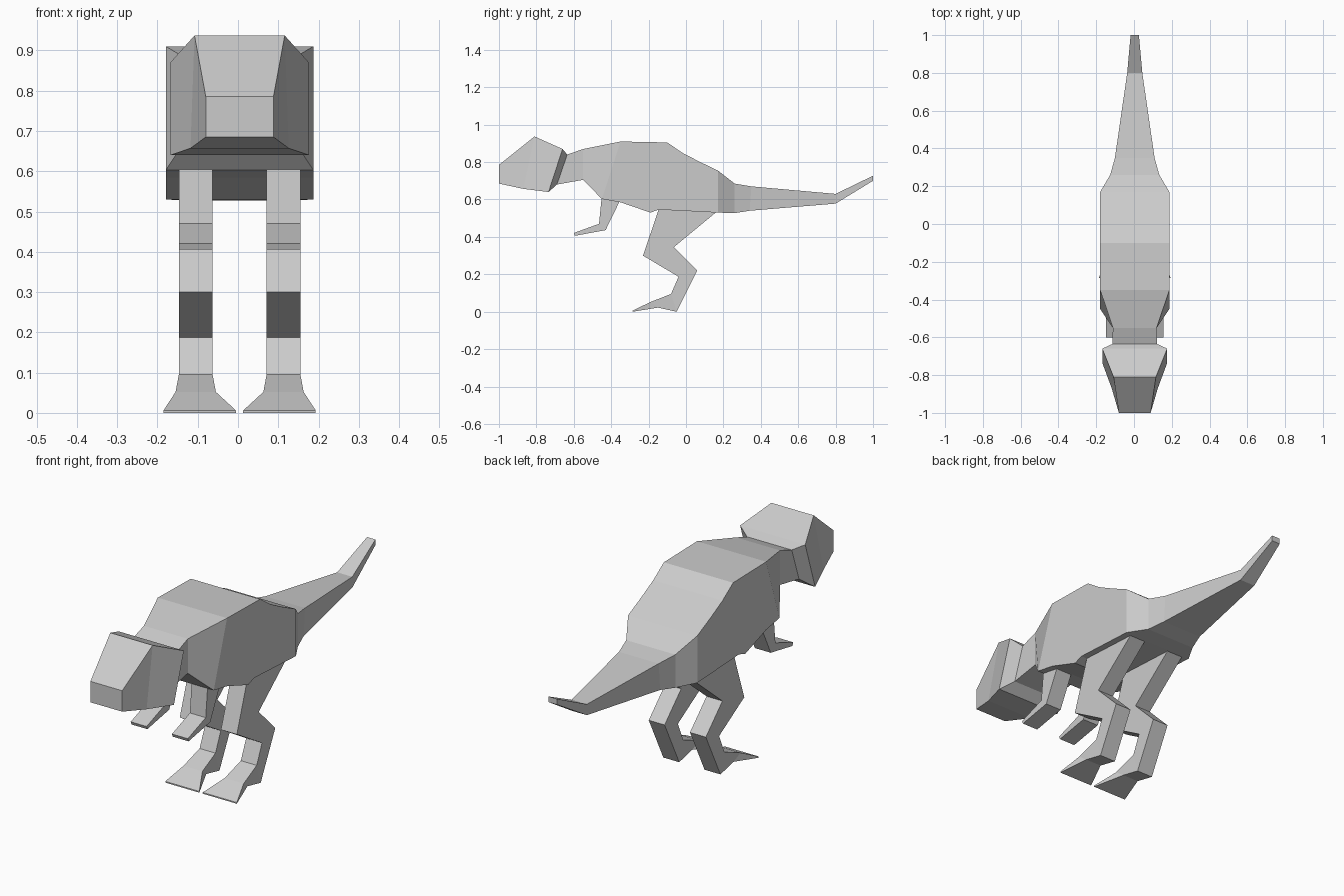
import bpy
import bmesh

cube = bpy.data.objects.get("Cube")
if cube:
    bpy.data.objects.remove(cube, do_unlink=True)

# One plain grey for the whole animal
grey = bpy.data.materials.new("plain grey")
grey.use_nodes = True
colour = (0.6, 0.6, 0.6, 1)
grey.diffuse_color = colour
grey.node_tree.nodes["Principled BSDF"].inputs["Base Color"].default_value = colour

MIDDLE = 0.004


def loft(name, sections, centre=0.0, cap_start=False, cap_end=False):
    """Join four-sided rings. Each section is the upper point (y, z), the lower
    point (y, z), the upper half width, then optionally the lower half width
    and a sideways shift of the ring."""
    bm = bmesh.new()
    rings = []
    for upper, lower, width, *extra in sections:
        lower_width = extra[0] if extra else width
        x = MIDDLE + centre + (extra[1] if len(extra) > 1 else 0)
        corners = [
            (x - width, *upper),
            (x + width, *upper),
            (x + lower_width, *lower),
            (x - lower_width, *lower),
        ]
        rings.append([bm.verts.new(corner) for corner in corners])
    for ring, following in zip(rings, rings[1:]):
        for i in range(4):
            j = (i + 1) % 4
            bm.faces.new((ring[i], ring[j], following[j], following[i]))
    if cap_start:
        bm.faces.new(rings[0])
    if cap_end:
        bm.faces.new(rings[-1])
    bmesh.ops.recalc_face_normals(bm, faces=bm.faces)
    mesh = bpy.data.meshes.new(name)
    bm.to_mesh(mesh)
    bm.free()
    mesh.materials.append(grey)
    obj = bpy.data.objects.new(name, mesh)
    bpy.context.scene.collection.objects.link(obj)
    return obj


# Rings shared by neighbouring parts
neck = ((-.635, .84), (-.69, .68), .118)
rump = ((.17, .755), (.17, .53), .183)

# Head: flat snout, tall brow, flared jaw that pinches in to the neck
loft("head", [
    ((-1, .785), (-1, .685), .084),
    ((-.81, .937), (-.87, .657), .112, .122),
    ((-.66, .87), (-.735, .64), .172),
    neck,
], cap_start=True)

# Body: short neck widening into a slab-sided trunk
loft("body", [
    neck,
    ((-.55, .87), (-.55, .705), .116),
    ((-.35, .91), (-.45, .603), .183),
    ((-.1, .905), (-.35, .585), .183),
    ((-.02, .85), (-.19, .53), .183),
    ((.07, .803), (-.145, .546), .183),
    rump,
])

# Tail: tapers back, with the tip kicked up
loft("tail", [
    rump,
    ((.26, .685), (.26, .527), .13),
    ((.35, .67), (.34, .54), .105),
    ((.8, .63), (.8, .578), .04),
    ((1, .727), (1, .7), .022),
], cap_end=True)

# Limbs: the same on both sides
for side, label in ((1, "left"), (-1, "right")):
    limb_x = side * .109

    # Leg with a splayed foot
    loft(label + "_leg", [
        ((-.145, .55), (.165, .535), .042),
        ((-.23, .3), (-.065, .345), .042),
        ((-.04, .187), (.06, .22), .042),
        ((-.08, .095), (-.05, 0), .042),
        ((-.19, .052), (-.15, .022), .05, .042),
        ((-.285, .006), (-.285, 0), .09, .09, side * -.01),
    ], limb_x, True, True)

    # Small bent arm
    loft(label + "_arm", [
        ((-.45, .62), (-.35, .6), .042),
        ((-.465, .47), (-.43, .436), .042),
        ((-.6, .421), (-.594, .406), .042),
    ], limb_x, True, True)
